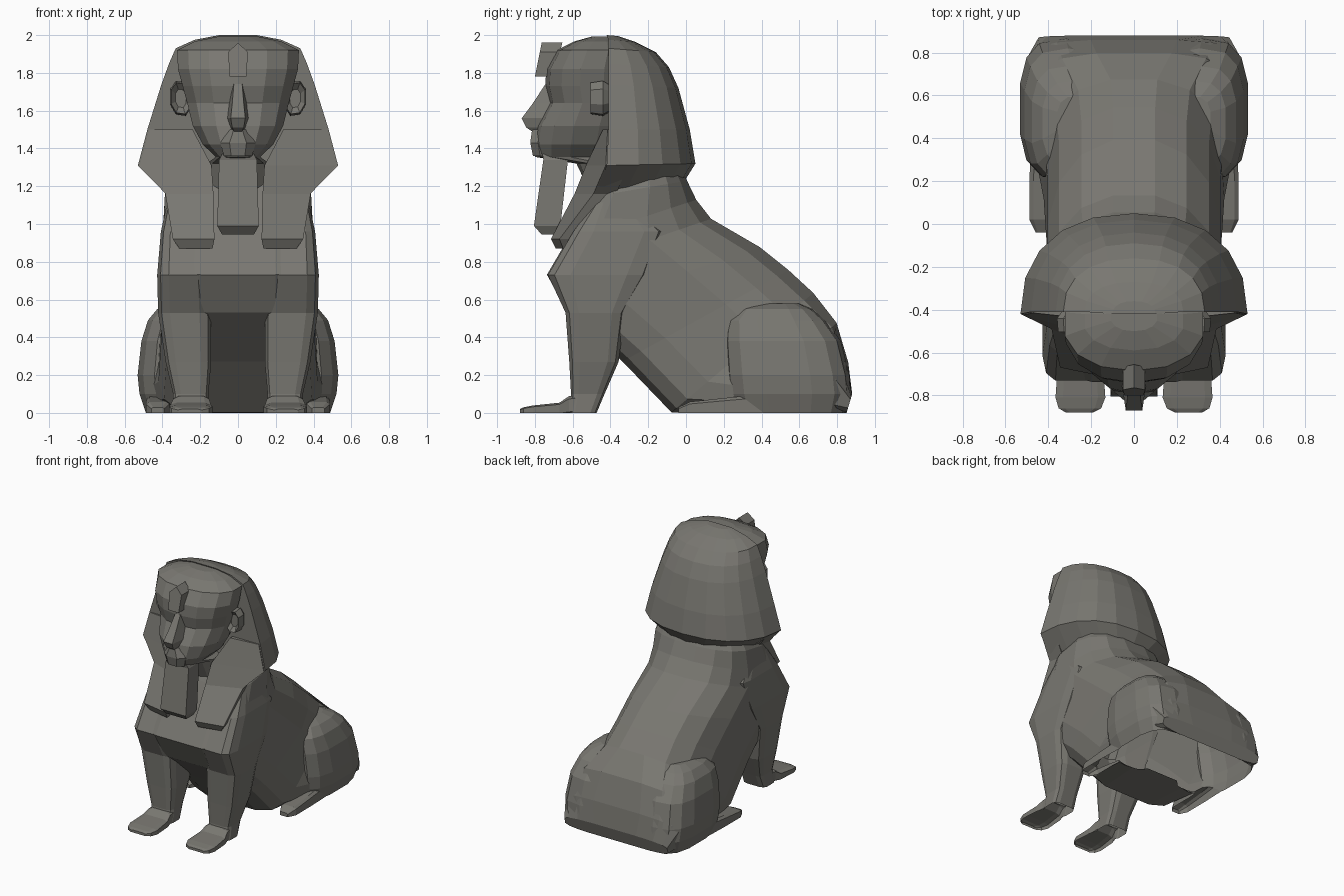
import bpy, bmesh
from math import cos, sin, pi, copysign

if "Cube" in bpy.data.objects:
    bpy.data.objects.remove(bpy.data.objects["Cube"])

stone = bpy.data.materials.new("dark_stone")
stone.diffuse_color = (.19, .185, .165, 1)
stone.use_nodes = True
stone.node_tree.nodes["Principled BSDF"].inputs["Base Color"].default_value = stone.diffuse_color


def power(v, n):
    return copysign(abs(v) ** (2 / n), v) if abs(v) > 1e-6 else 0.0


def oval(count=12, n=2.6, n_low=None):
    """Unit superellipse; n_low squares off the lower half."""
    pts = []
    for i in range(count):
        a = 2 * pi * (i + 0.5) / count
        e = n_low if n_low and sin(a) < 0 else n
        pts.append((power(cos(a), e), power(sin(a), e)))
    return pts


def loft(name, rings, mirror=False):
    """Skin a list of equal-length point rings and cap the ends."""
    bm = bmesh.new()
    rows = [[bm.verts.new(p) for p in r] for r in rings]
    k = len(rows[0])
    for a, b in zip(rows, rows[1:]):
        for i in range(k):
            j = (i + 1) % k
            bm.faces.new((a[i], a[j], b[j], b[i]))
    bm.faces.new(rows[0])
    bm.faces.new(rows[-1])
    bmesh.ops.recalc_face_normals(bm, faces=bm.faces)
    me = bpy.data.meshes.new(name)
    bm.to_mesh(me)
    bm.free()
    me.materials.append(stone)
    ob = bpy.data.objects.new(name, me)
    bpy.context.collection.objects.link(ob)
    if mirror:
        m = ob.modifiers.new("Mirror", 'MIRROR')
        m.use_mirror_merge = False
    return ob


def stack_z(rows, shape):
    """Horizontal rings from (z, x0, x1, y0, y1)."""
    return [[((a + b) / 2 + u * (b - a) / 2, (c + d) / 2 + v * (d - c) / 2, z)
             for u, v in shape] for z, a, b, c, d in rows]


def stack_y(rows, shape):
    """Upright rings from (y, x0, x1, z0, z1)."""
    return [[((a + b) / 2 + u * (b - a) / 2, y, (c + d) / 2 + v * (d - c) / 2)
             for u, v in shape] for y, a, b, c, d in rows]


SQUARE = [(1, -1), (1, 1), (-1, 1), (-1, -1)]

# Torso: sections from chest/belly point to back point (y, z, y, z, half width, back squareness)
sections = [
    (-.46, 1.24, -.04, 1.32, .34, 2.3), (-.52, 1.14, .01, 1.23, .39, 2.3),
    (-.64, .90, .06, 1.13, .40, 2.3), (-.74, .73, .14, 1.03, .41, 2.3),
    (-.63, .53, .40, .88, .41, 2.3), (-.34, .27, .55, .76, .41, 2.3),
    (-.08, .0, .68, .64, .425, 2.4), (.30, .0, .80, .48, .485, 3.2),
    (.60, .0, .86, .27, .50, 3.6), (.85, .0, .88, .10, .45, 3.6)]
body = loft("body", [[(w * u, y0 + (y1 - y0) * (v + 1) / 2, z0 + (z1 - z0) * (v + 1) / 2)
                      for u, v in oval(16, n, 4.5)] for y0, z0, y1, z1, w, n in sections])

# Front legs with shoulders, paws
limbs = [loft("front_leg", stack_z([
    (1.12, .20, .375, -.48, -.28), (.96, .18, .41, -.60, -.11),
    (.73, .15, .43, -.735, -.19), (.53, .14, .425, -.64, -.32),
    (.27, .14, .385, -.62, -.355), (.10, .155, .345, -.61, -.43),
    (-.04, .15, .35, -.63, -.49)], oval(12, 4.5)), True)]
limbs.append(loft("front_paw", stack_y([
    (-.50, .16, .34, -.01, .10), (-.62, .15, .345, -.01, .09), (-.67, .14, .36, -.01, .055),
    (-.81, .13, .37, -.01, .04), (-.86, .15, .355, -.01, .03), (-.88, .19, .32, -.01, .02)],
    oval(8, 5)), True))

# Haunches and hind feet
limbs.append(loft("haunch", stack_z([
    (-.03, .10, .48, .26, .84), (.10, .10, .525, .22, .875), (.20, .10, .535, .21, .865),
    (.38, .10, .515, .20, .82), (.49, .10, .48, .21, .74), (.55, .10, .43, .27, .67),
    (.58, .12, .36, .36, .60)], oval(14, 3.0)), True))
limbs.append(loft("hind_foot", stack_y([
    (.50, .34, .48, -.02, .11), (.20, .36, .49, -.02, .08), (.02, .36, .49, -.02, .06),
    (-.04, .39, .46, -.02, .03)], oval(8, 5)), True))

# Fuse the limbs into the torso, leaving the hollow underside open
for part in limbs:
    mod = body.modifiers.new("Fuse", 'BOOLEAN')
    mod.operation = 'UNION'
    mod.solver = 'EXACT'
    mod.object = part
fused = bpy.data.meshes.new_from_object(
    body.evaluated_get(bpy.context.evaluated_depsgraph_get()))
body.modifiers.clear()
for part in limbs:
    bpy.data.objects.remove(part)
bm = bmesh.new()
bm.from_mesh(fused)
bmesh.ops.bisect_plane(bm, geom=bm.verts[:] + bm.edges[:] + bm.faces[:],
                       plane_co=(0, 0, .002), plane_no=(0, 0, 1), clear_inner=True)
for v in bm.verts:
    v.co.z = 0 if v.co.z < .0025 else v.co.z
bm.to_mesh(fused)
bm.free()
body.data = fused

# Headdress: flat front, rounded back (front z, back z, half width, front y, back y)
hood = [(1.17, 1.24, .39, -.48, .0), (1.31, 1.32, .53, -.42, .05),
        (1.50, 1.50, .48, -.41, .02), (1.74, 1.72, .405, -.41, -.04),
        (1.85, 1.83, .365, -.41, -.09), (1.93, 1.91, .33, -.41, -.16),
        (1.975, 1.965, .23, -.41, -.27), (2.0, 1.995, .10, -.42, -.36)]
rings = []
for zf, zb, w, yf, yb in hood:
    arc = [(power(cos(pi * i / 10), 2.3), power(sin(pi * i / 10), 2.3)) for i in range(11)]
    rings.append([(w * c, yf + (yb - yf) * s, zf + (zb - zf) * s) for c, s in arc])
loft("headdress", rings)

# Hanging lappets (z, inner x, outer x, inner y, outer y)
lappet = [(1.50, .24, .47, -.44, -.415), (1.31, .14, .52, -.53, -.425),
          (1.16, .13, .385, -.59, -.49), (.92, .125, .345, -.715, -.67),
          (.87, .135, .31, -.69, -.65)]
loft("lappet", [[(a, c, z), (b, d, z), (b - .02, d + .12, z), (a, c + .14, z)]
                for z, a, b, c, d in lappet], True)

# Head and neck (z, half width, front y, back y)
head = [(1.15, .18, -.50, -.2), (1.32, .17, -.58, -.2), (1.355, .12, -.80, -.3),
        (1.42, .19, -.805, -.28), (1.52, .245, -.79, -.26), (1.64, .275, -.725, -.25),
        (1.73, .30, -.745, -.25), (1.82, .325, -.74, -.25), (1.92, .33, -.685, -.25),
        (1.967, .235, -.59, -.32), (1.992, .11, -.50, -.37)]
loft("head", stack_z([(z, -w, w, f, b) for z, w, f, b in head], oval(14, 2.2)))

# Nose and lips
loft("nose", [[(-w, -.66, z), (-w * .55, y, z), (w * .55, y, z), (w, -.66, z)]
              for z, w, y in [(1.74, .04, -.745), (1.64, .055, -.81),
                              (1.56, .07, -.87), (1.51, .055, -.845), (1.48, .03, -.80)]])
loft("mouth", stack_z([(1.36, -.08, .08, -.815, -.66), (1.43, -.10, .10, -.83, -.66),
                       (1.50, -.05, .05, -.82, -.66)], oval(8, 2.4)))

# Ears
loft("ear", [[(.285 + .03 * t + w * u, y, 1.665 + h * v + .15 * w * u) for u, v in oval(8, 2.3)]
             for y, t, w, h in [(-.40, 0, .05, .07), (-.44, .6, .06, .095),
                                (-.505, .6, .055, .085), (-.475, .6, .03, .05)]], True)

# Ceremonial beard
loft("beard", stack_z([(1.37, -.085, .085, -.76, -.62), (1.34, -.10, .10, -.755, -.625),
                       (.99, -.11, .11, -.805, -.665), (.945, -.085, .085, -.765, -.675)],
                      SQUARE))

# Forehead ornament
loft("forehead_ornament", [[(x, y + (z - 1.78) * dy, z) for x, z in
                            [(-.045, 1.78), (.045, 1.78), (.052, 1.91), (0, 1.96), (-.052, 1.91)]]
                           for y, dy in [(-.80, .2), (-.70, .25)]])
